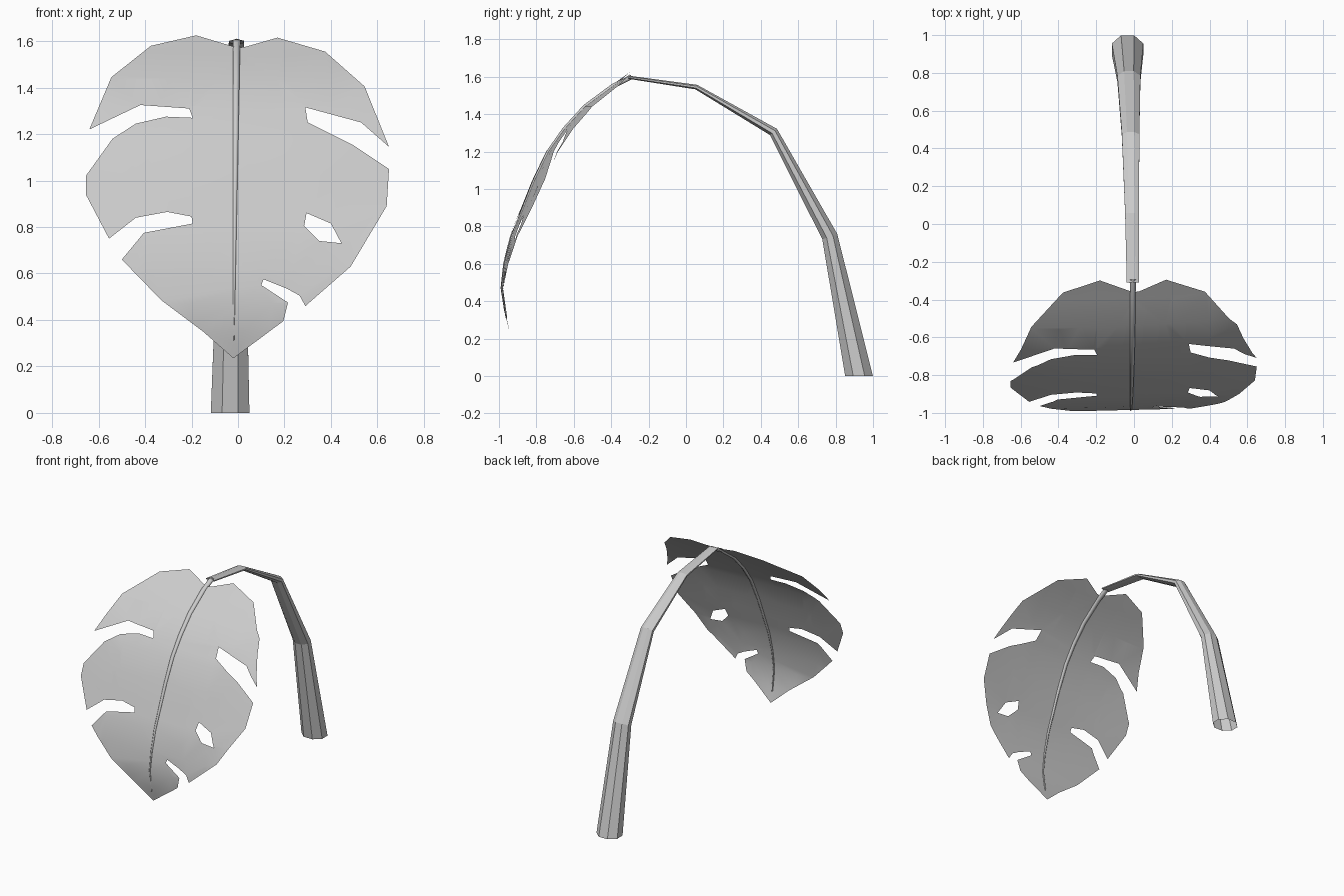
import bpy, bmesh, math
from mathutils import Vector

if "Cube" in bpy.data.objects:
    bpy.data.objects.remove(bpy.data.objects["Cube"])

# Side profile of the drooping leaf: (z, y)
PROFILE = [(0.235, -0.942), (0.35, -0.97), (0.47, -0.984), (0.6, -0.966),
           (0.75, -0.928), (0.9, -0.868), (1.04, -0.812), (1.2, -0.735),
           (1.32, -0.65), (1.44, -0.54), (1.55, -0.39), (1.63, -0.285)]


def droop(z):
    for (z0, y0), (z1, y1) in zip(PROFILE, PROFILE[1:]):
        if z <= z1:
            break
    return y0 + (y1 - y0) * (z - z0) / (z1 - z0)


def finish(bm, name, smooth):
    me = bpy.data.meshes.new(name)
    bm.to_mesh(me)
    bm.free()
    for p in me.polygons:
        p.use_smooth = smooth
    ob = bpy.data.objects.new(name, me)
    bpy.context.collection.objects.link(ob)
    return ob


def tube(name, rings, sides, smooth):
    """Flattened tube; each ring is (x, y, z, half width, half thickness)."""
    bm = bmesh.new()
    loops = []
    for i, (x, y, z, rx, rn) in enumerate(rings):
        a, b = rings[max(i - 1, 0)], rings[min(i + 1, len(rings) - 1)]
        t = Vector((0, b[1] - a[1], b[2] - a[2])).normalized()
        if i == 0 and z == 0:
            t = Vector((0, 0, 1))      # flat foot on the ground
        n = Vector((0, -t.z, t.y))
        ring = []
        for k in range(sides):
            ang = 2 * math.pi * (k + 0.5) / sides
            ring.append(bm.verts.new(Vector((x + rx * math.cos(ang), y, z))
                                     + n * rn * math.sin(ang)))
        loops.append(ring)
    for r0, r1 in zip(loops, loops[1:]):
        for k in range(sides):
            j = (k + 1) % sides
            bm.faces.new((r0[k], r0[j], r1[j], r1[k]))
    bmesh.ops.recalc_face_normals(bm, faces=bm.faces)
    return finish(bm, name, smooth)


# Leaf blade: split outline and one closed hole, as seen from the front (x, z)
OUTLINE = [(0, 1.572), (0.03, 1.575), (0.17, 1.615), (0.375, 1.555), (0.545, 1.405),
           (0.65, 1.145), (0.53, 1.25), (0.29, 1.315), (0.30, 1.25),
           (0.50, 1.15), (0.65, 1.05), (0.64, 0.89), (0.485, 0.63),
           (0.29, 0.46), (0.265, 0.505), (0.21, 0.535), (0.11, 0.575),
           (0.10, 0.55), (0.215, 0.475), (0.195, 0.395), (-0.02, 0.235),
           (-0.15, 0.35), (-0.33, 0.485), (-0.5, 0.66), (-0.405, 0.775),
           (-0.195, 0.815), (-0.2, 0.845), (-0.305, 0.865), (-0.44, 0.84),
           (-0.555, 0.75), (-0.655, 0.94), (-0.655, 1.02), (-0.54, 1.18),
           (-0.44, 1.245), (-0.31, 1.275), (-0.195, 1.27), (-0.21, 1.31),
           (-0.42, 1.325), (-0.64, 1.22), (-0.545, 1.445), (-0.375, 1.58),
           (-0.18, 1.625), (-0.03, 1.58)]
HOLE = [(0.295, 0.86), (0.40, 0.815), (0.445, 0.73), (0.35, 0.74), (0.285, 0.805)]

bm = bmesh.new()
edges = []
for loop in (OUTLINE, HOLE):
    vs = [bm.verts.new((x, 0, z)) for x, z in loop]
    edges += [bm.edges.new((vs[i - 1], vs[i])) for i in range(len(vs))]
bmesh.ops.triangle_fill(bm, use_beauty=True, edges=edges, normal=(0, -1, 0))
cuts = [((0, 0, z), (0, 0, 1)) for z, _ in PROFILE[1:-1]]
cuts += [((x, 0, 0), (1, 0, 0)) for x in (-0.4, -0.2, 0, 0.2, 0.4)]
for co, no in cuts:
    bmesh.ops.bisect_plane(bm, geom=bm.verts[:] + bm.edges[:] + bm.faces[:],
                           plane_co=co, plane_no=no, dist=1e-5)
for v in bm.verts:
    x, z = v.co.x, v.co.z
    v.co.y = droop(z) + 0.05 * x * min(1, z) + 0.02 * (x / 0.65) ** 2 * min(1, max(0, z - 0.5) * 2)
for f in bm.faces:
    f.normal_update()
    if f.normal.y > 0:
        f.normal_flip()
finish(bm, "leaf_blade", True)

# Arching stem, thick at the ground and flattened toward the leaf
tube("stem", [(-0.034, 0.925, 0, 0.09, 0.08),
              (-0.027, 0.769, 0.745, 0.066, 0.046),
              (-0.018, 0.468, 1.305, 0.05, 0.027),
              (-0.01, 0.055, 1.545, 0.04, 0.014),
              (-0.006, -0.31, 1.598, 0.035, 0.009)], 8, False)

# Midrib running down the blade and thinning to the tip
rib = [(-0.006, -0.29, 1.6, 0.019, 0.012)]
for z in (1.55, 1.44, 1.32, 1.2, 1.04, 0.9, 0.75, 0.6, 0.47, 0.31):
    s = (z - 0.25) / 1.35
    rib.append((-0.006 - 0.014 * (1 - s), droop(z), z, 0.003 + 0.015 * s, 0.004 + 0.009 * s))
tube("midrib", rib, 6, True)
